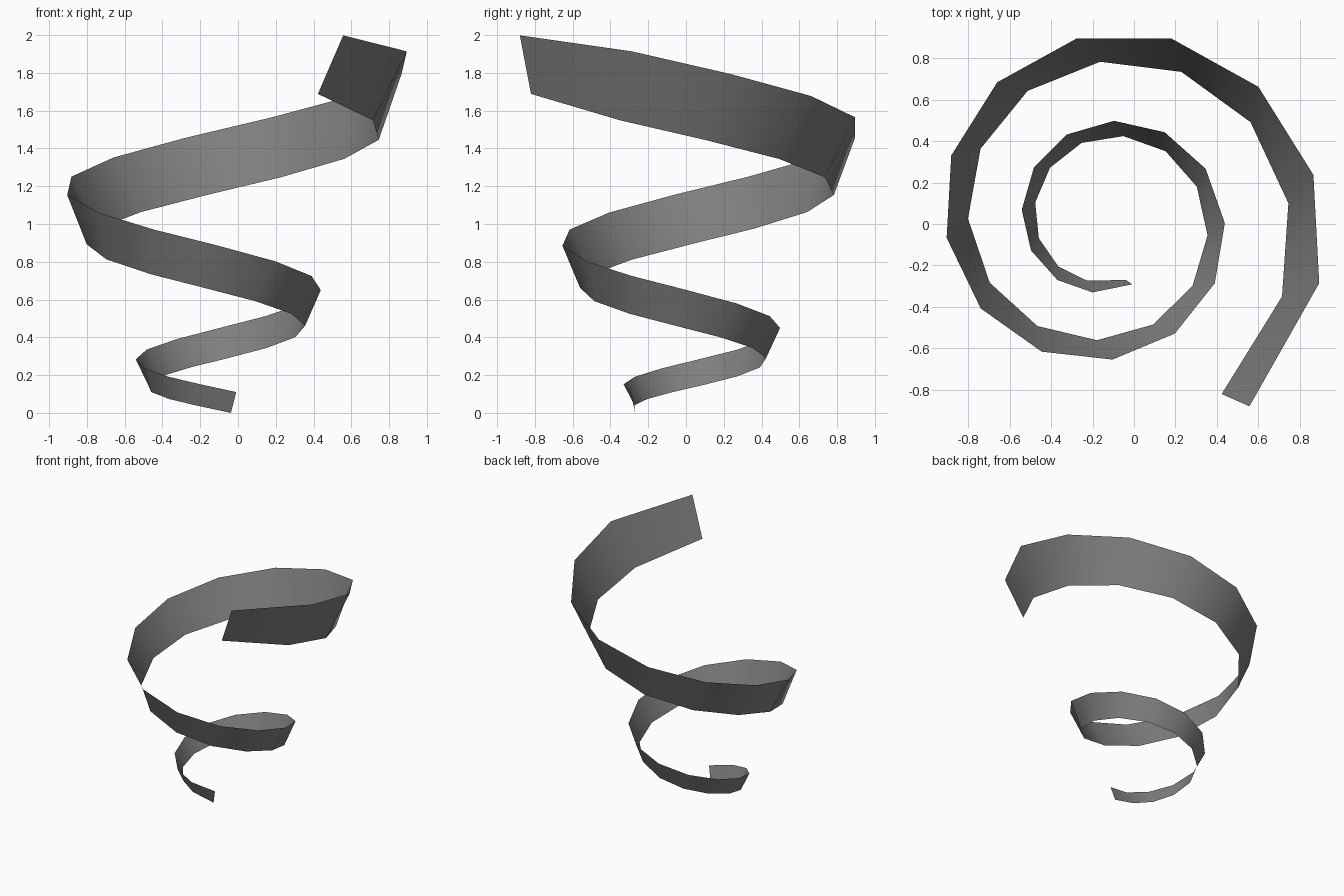
import bpy
import bmesh
from math import cos, sin, radians
from mathutils import Vector

cube = bpy.data.objects.get("Cube")
if cube:
    bpy.data.objects.remove(cube)

AXIS = Vector((-0.133, 0.013, 0))
STEPS = 24


def radius(t):
    """Spiral radius, widening with every step."""
    return 0.331 + 0.01784 * t + 0.00062 * t * t


def height(t):
    """Height of the upper edge, climbing faster as the spiral widens."""
    return min(0.1165 + 0.0345 * t + 0.0019 * t * t, 2.0)


def spiral_point(t, lag, r, z):
    angle = radians(287.8 - 28.87 * t - lag)
    return AXIS + Vector((r * cos(angle), r * sin(angle), z))


def edge_pair(step):
    """Upper and lower edge points of the ribbon at one step."""
    t, lag, ratio = step, 7.0, 0.862
    drop = 0.352 * radius(t) - 0.012
    if step == 0:            # narrow lower tip
        t, lag, ratio, drop = -0.15, 3.5, 0.91, 0.11
    elif step == STEPS:      # squared-off upper end
        t, lag, ratio, drop = 24.25, 4.0, 0.888, 0.31
    r, z = radius(t), height(t)
    return spiral_point(t, 0, r, z), spiral_point(t, lag, r * ratio, z - drop)


# Ribbon: a single sheet of quads between the two spiral edges
bm = bmesh.new()
rows = [[bm.verts.new(p) for p in edge_pair(i)] for i in range(STEPS + 1)]
for (top_a, low_a), (top_b, low_b) in zip(rows, rows[1:]):
    face = bm.faces.new((top_a, top_b, low_b, low_a))
    face.smooth = True
bottom = min(v.co.z for v in bm.verts)
bmesh.ops.translate(bm, verts=bm.verts, vec=(0, 0, -bottom))
mesh = bpy.data.meshes.new("spiral_ribbon")
bm.to_mesh(mesh)
bm.free()

# Dark grey material
grey = bpy.data.materials.new("dark_grey")
grey.use_nodes = True
color = (0.21, 0.21, 0.21, 1)
grey.diffuse_color = color
grey.node_tree.nodes["Principled BSDF"].inputs["Base Color"].default_value = color
mesh.materials.append(grey)

ribbon = bpy.data.objects.new("spiral_ribbon", mesh)
bpy.context.collection.objects.link(ribbon)
